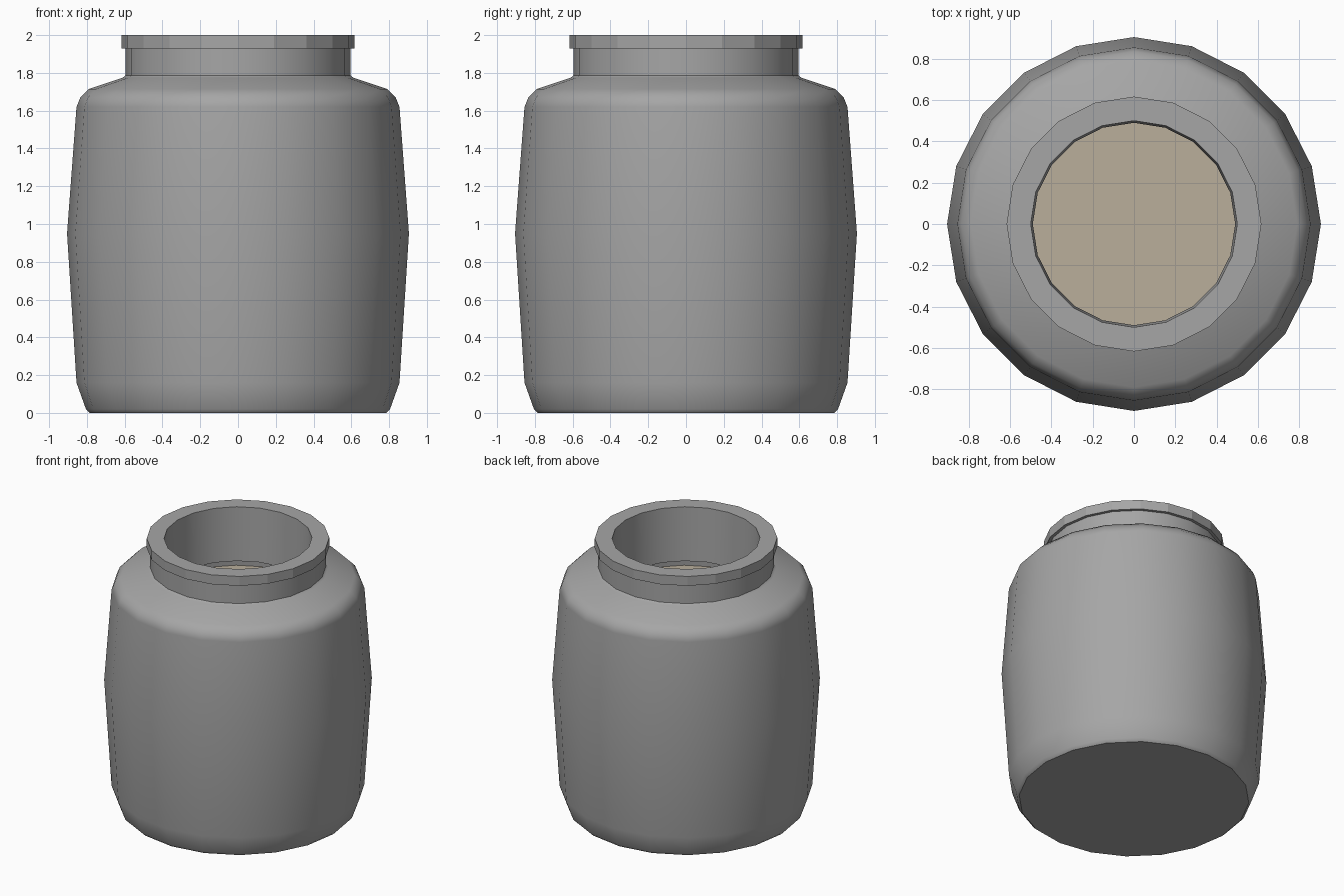
import bpy, math

if "Cube" in bpy.data.objects:
    bpy.data.objects.remove(bpy.data.objects["Cube"])

SIDES = 20


def lathe(name, profile, color):
    """Revolve (radius, z) points; radius 0 makes an n-gon cap at that end."""
    rings = [p for p in profile if p[0] > 0]
    verts = [(r * math.cos(2 * math.pi * i / SIDES), r * math.sin(2 * math.pi * i / SIDES), z)
             for r, z in rings for i in range(SIDES)]
    faces = []
    for k in range(len(rings) - 1):
        a, b = k * SIDES, (k + 1) * SIDES
        for i in range(SIDES):
            j = (i + 1) % SIDES
            faces.append((a + i, a + j, b + j, b + i))
    if profile[0][0] == 0:
        faces.append(tuple(reversed(range(SIDES))))
    if profile[-1][0] == 0:
        start = (len(rings) - 1) * SIDES
        faces.append(tuple(range(start, start + SIDES)))
    mesh = bpy.data.meshes.new(name)
    mesh.from_pydata(verts, [], faces)
    mesh.update()
    obj = bpy.data.objects.new(name, mesh)
    bpy.context.collection.objects.link(obj)
    mat = bpy.data.materials.new(name + "_color")
    mat.diffuse_color = (*color, 1)
    mat.use_nodes = True
    mat.node_tree.nodes["Principled BSDF"].inputs["Base Color"].default_value = mat.diffuse_color
    mesh.materials.append(mat)
    bpy.ops.object.select_all(action='DESELECT')
    obj.select_set(True)
    bpy.context.view_layer.objects.active = obj
    bpy.ops.object.shade_smooth_by_angle(angle=math.radians(42))
    return obj


# Jar: base, bulging wall, shoulder, neck, rim, then back down the inside
jar = lathe("jar", [
    (0, 0), (0.785, 0), (0.805, 0.02), (0.855, 0.16), (0.905, 0.95), (0.855, 1.62),
    (0.835, 1.67), (0.79, 1.715), (0.61, 1.775), (0.595, 1.787),
    (0.595, 1.93), (0.617, 1.93), (0.617, 2.0),
    (0.50, 2.0), (0.49, 1.60), (0.70, 1.585), (0.76, 1.53), (0.80, 0.95),
    (0.76, 0.18), (0.70, 0.10), (0, 0.10)], (0.38, 0.38, 0.38))

# Rim band keeps flat facets
for f in jar.data.polygons:
    if f.center.z > 1.95 and math.hypot(f.center.x, f.center.y) > 0.58:
        f.use_smooth = False

# Even shading over the large wall faces
weighted = jar.modifiers.new("even_shading", 'WEIGHTED_NORMAL')
weighted.keep_sharp = True

# Contents seen through the mouth
lathe("contents", [(0, 0.11), (0.70, 0.11), (0.755, 0.18), (0.795, 0.95),
                   (0.765, 1.44), (0, 1.44)], (0.49, 0.43, 0.33))
